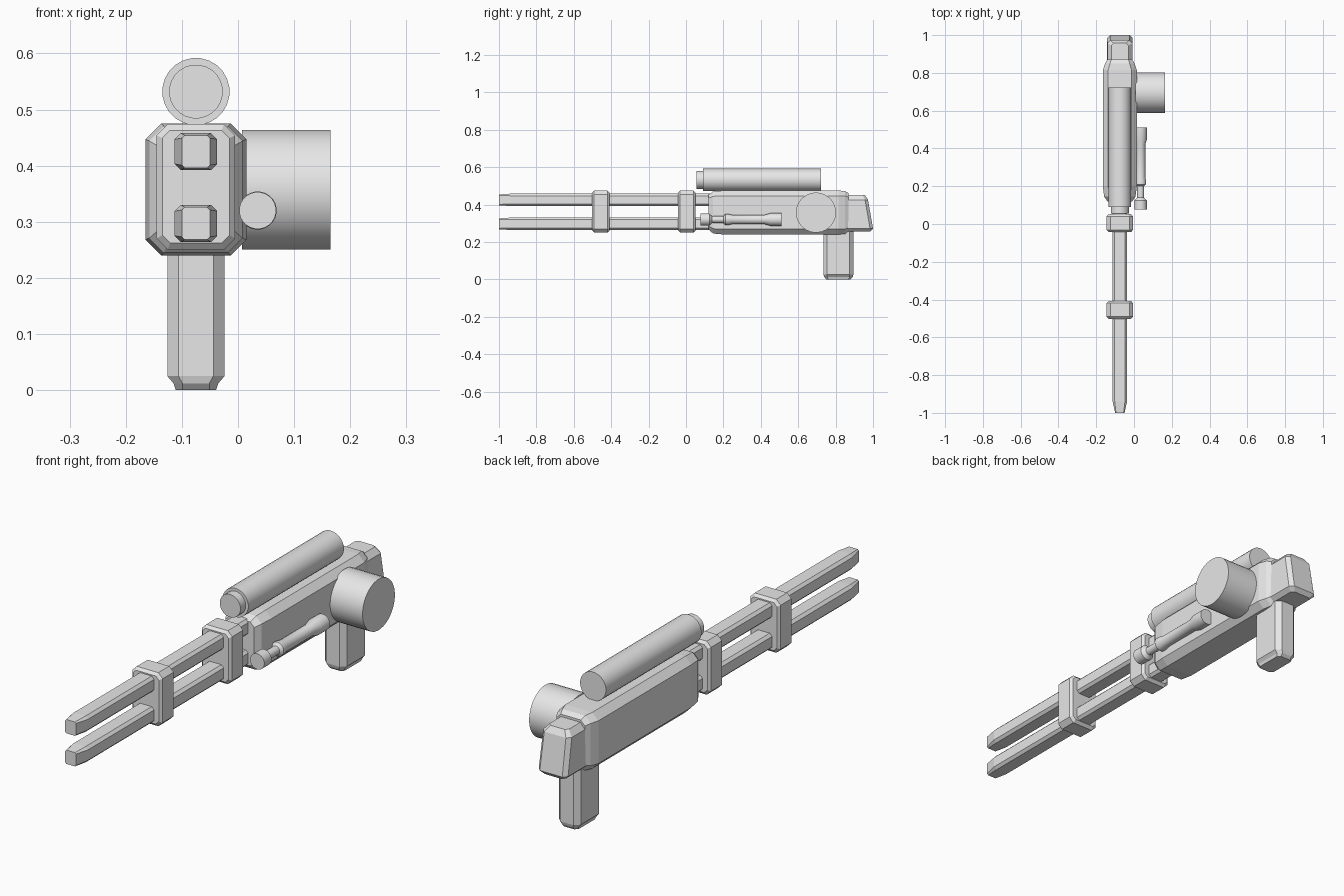
import bpy, bmesh, math

if "Cube" in bpy.data.objects:
    bpy.data.objects.remove(bpy.data.objects["Cube"], do_unlink=True)

GREY = (0.8, 0.8, 0.8, 1)
metal = bpy.data.materials.new("plain grey")
metal.use_nodes = True
metal.diffuse_color = GREY
metal.node_tree.nodes["Principled BSDF"].inputs["Base Color"].default_value = GREY

CX = -0.075  # centre line of the main assembly


def loft(name, rings, smooth=False):
    """Skin a list of equal-length point rings and cap both ends."""
    bm = bmesh.new()
    loops = [[bm.verts.new(p) for p in ring] for ring in rings]
    n = len(loops[0])
    for a, b in zip(loops, loops[1:]):
        for i in range(n):
            j = (i + 1) % n
            bm.faces.new((a[i], a[j], b[j], b[i]))
    bm.faces.new(loops[0])
    bm.faces.new(loops[-1])
    bmesh.ops.recalc_face_normals(bm, faces=bm.faces)
    if smooth:
        for f in bm.faces:
            f.smooth = True
        for e in bm.edges:
            e.smooth = e.calc_face_angle(0) < math.radians(30)
    mesh = bpy.data.meshes.new(name)
    bm.to_mesh(mesh)
    bm.free()
    mesh.materials.append(metal)
    obj = bpy.data.objects.new(name, mesh)
    bpy.context.collection.objects.link(obj)
    return obj


def block(name, axis, sections):
    """Chamfered box; section = (position, half width, low, high, chamfer)."""
    rings = []
    for t, w, lo, hi, c in sections:
        uv = [(-w + c, lo), (w - c, lo), (w, lo + c), (w, hi - c),
              (w - c, hi), (-w + c, hi), (-w, hi - c), (-w, lo + c)]
        rings.append([(CX + u, t, v) if axis == "y" else (CX + u, v, t)
                      for u, v in uv])
    return loft(name, rings)


def turned(name, axis, a, b, profile, sides):
    """Round part; profile = (position along axis, radius)."""
    rings = []
    for t, r in profile:
        ring = []
        for i in range(sides):
            ang = math.tau * (i + 0.5) / sides
            u, v = a + r * math.cos(ang), b + r * math.sin(ang)
            ring.append((u, t, v) if axis == "y" else (t, u, v))
        rings.append(ring)
    return loft(name, rings, smooth=True)


# Main body
block("body", "y", [
    (0.12, 0.066, 0.268, 0.452, 0.018),
    (0.145, 0.083, 0.245, 0.47, 0.026),
    (0.2, 0.09, 0.24, 0.475, 0.028),
    (0.815, 0.09, 0.24, 0.475, 0.028),
    (0.85, 0.078, 0.243, 0.472, 0.026),
    (0.87, 0.066, 0.255, 0.46, 0.02)])

# Twin rails with tapered tips
for label, z in (("upper", 0.425), ("lower", 0.297)):
    block(label + "_rail", "y", [
        (-1.0, 0.025, z - 0.029, z + 0.029, 0.005),
        (-0.94, 0.038, z - 0.033, z + 0.033, 0.011),
        (0.16, 0.038, z - 0.033, z + 0.033, 0.011)])

# Clamps holding the rails together
for label, y in (("front", -0.455), ("rear", 0.005)):
    block(label + "_clamp", "y", [
        (y - 0.047, 0.06, 0.262, 0.463, 0.014),
        (y - 0.036, 0.07, 0.25, 0.474, 0.02),
        (y + 0.036, 0.07, 0.25, 0.474, 0.02),
        (y + 0.047, 0.06, 0.262, 0.463, 0.014)])

# Stock end with sloping back
block("stock", "z", [
    (0.255, 0.05, 0.82, 0.985, 0.012),
    (0.272, 0.068, 0.82, 1.0, 0.016),
    (0.425, 0.066, 0.82, 0.973, 0.016),
    (0.45, 0.045, 0.83, 0.957, 0.012)])

# Grip
block("grip", "z", [
    (0.0, 0.036, 0.75, 0.88, 0.012),
    (0.012, 0.04, 0.739, 0.891, 0.016),
    (0.025, 0.051, 0.735, 0.895, 0.02),
    (0.26, 0.051, 0.735, 0.895, 0.02)])

# Side drum
turned("drum", "x", 0.695, 0.357, [(0.007, 0.107), (0.165, 0.107)], 32)

# Sight tube with front lens collar
turned("sight_tube", "y", CX, 0.532,
       [(0.055, 0.048), (0.09, 0.048), (0.09, 0.06), (0.722, 0.06)], 24)

# Slim side tube with knob
turned("side_tube", "y", 0.035, 0.32, [
    (0.077, 0.033), (0.125, 0.033), (0.14, 0.018), (0.2, 0.018),
    (0.21, 0.03), (0.225, 0.03), (0.245, 0.025), (0.42, 0.025),
    (0.45, 0.034), (0.51, 0.034)], 24)
